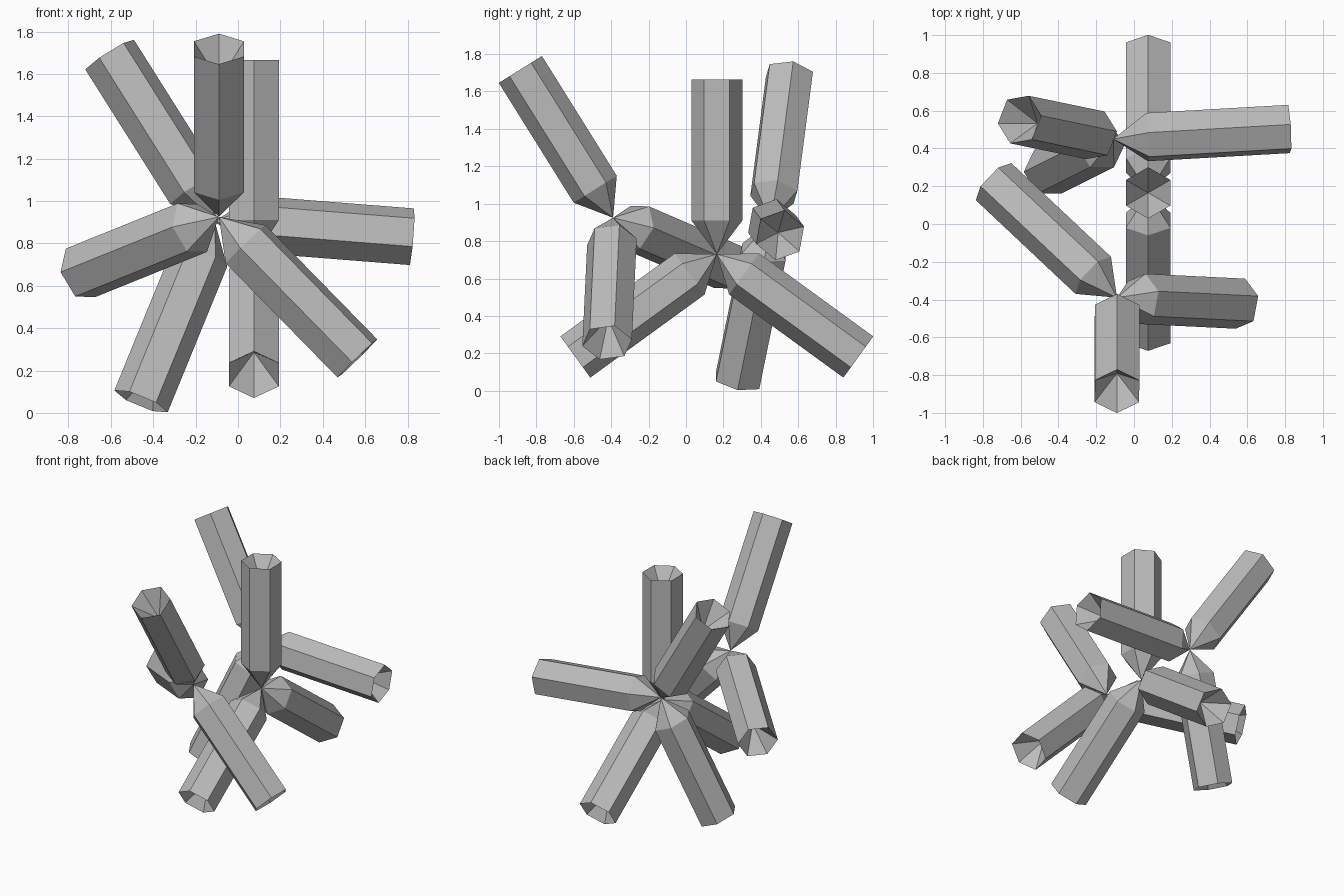
import bpy, bmesh, math
from mathutils import Vector, Matrix

cube = bpy.data.objects.get("Cube")
if cube:
    bpy.data.objects.remove(cube, do_unlink=True)

RADIUS, LENGTH, POINT = 0.136, 0.935, 0.18

grey = bpy.data.materials.new("plain_grey")
grey.use_nodes = True
colour = (0.5, 0.5, 0.5, 1)
grey.diffuse_color = colour
grey.node_tree.nodes["Principled BSDF"].inputs["Base Color"].default_value = colour


def make_strut_mesh():
    """Hexagonal rod along z: pointed at the origin, hollow cone in the far end."""
    bm = bmesh.new()
    tip = bm.verts.new((0, 0, 0))
    socket = bm.verts.new((0, 0, LENGTH - POINT))
    angles = [math.tau * i / 6 for i in range(6)]
    low, high = ([bm.verts.new((RADIUS * math.cos(a), RADIUS * math.sin(a), z))
                  for a in angles] for z in (POINT, LENGTH))
    for i in range(6):
        j = (i + 1) % 6
        bm.faces.new((tip, low[j], low[i]))
        bm.faces.new((low[i], low[j], high[j], high[i]))
        bm.faces.new((high[i], high[j], socket))
    mesh = bpy.data.meshes.new("strut")
    bm.to_mesh(mesh)
    bm.free()
    mesh.materials.append(grey)
    return mesh


strut = make_strut_mesh()


def add_cluster(name, centre, main, side):
    """Three struts in one plane: the main one and two at 126 degrees from it."""
    main = Vector(main).normalized()
    side = Vector(side)
    side = (side - main * side.dot(main)).normalized()
    normal = main.cross(side)
    for label, degrees in (("main", 0), ("first", 126), ("second", -126)):
        a = math.radians(degrees)
        axis = main * math.cos(a) + side * math.sin(a)
        corner = normal.cross(axis)          # rod corners lie in the cluster plane
        turn = Matrix((corner, axis.cross(corner), axis)).transposed().to_4x4()
        rod = bpy.data.objects.new(f"{name}_{label}_strut", strut)
        rod.matrix_world = Matrix.Translation(centre) @ turn
        bpy.context.collection.objects.link(rod)


add_cluster("middle", (0.075, 0.165, 0.73), (0, 0, 1), (0, 1, 0))
add_cluster("front", (-0.09, -0.39, 0.925), (0, -0.53, 0.848), (0.864, -0.427, -0.267))
add_cluster("back", (-0.11, 0.45, 0.905), (-0.53, 0.11, 0.84), (0.845, 0.15, 0.513))
